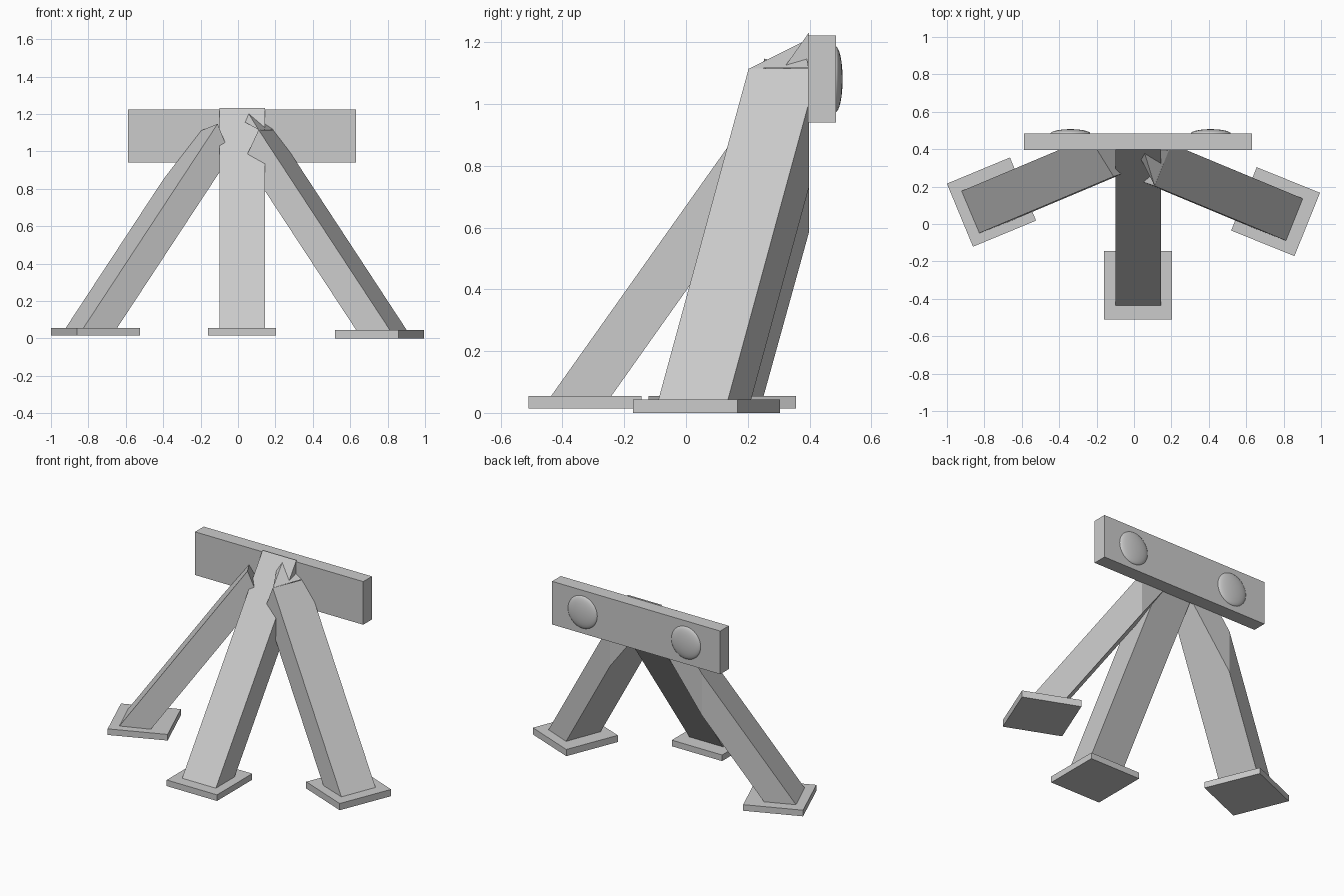
import bpy, bmesh, math
from mathutils import Vector, Matrix

if "Cube" in bpy.data.objects:
    bpy.data.objects.remove(bpy.data.objects["Cube"])

grey = bpy.data.materials.new("plain grey")
grey.diffuse_color = (0.6, 0.6, 0.6, 1)
grey.use_nodes = True
grey.node_tree.nodes["Principled BSDF"].inputs["Base Color"].default_value = grey.diffuse_color
PLATE_FRONT, PLATE_BACK = 0.395, 0.485


def finish(name, bm):
    bmesh.ops.recalc_face_normals(bm, faces=bm.faces)
    me = bpy.data.meshes.new(name)
    bm.to_mesh(me)
    bm.free()
    ob = bpy.data.objects.new(name, me)
    bpy.context.collection.objects.link(ob)
    me.materials.append(grey)
    return ob


def box(name, center, size, angle=0):
    bm = bmesh.new()
    bmesh.ops.create_cube(bm, size=1)
    m = Matrix.Translation(center) @ Matrix.Rotation(angle, 4, 'Z') @ Matrix.Diagonal((*size, 1))
    bmesh.ops.transform(bm, matrix=m, verts=bm.verts)
    return finish(name, bm)


def leg(name, base, z, direction, ends):
    """Slanted bar from a base quad; each edge has its own length; cut at the plate."""
    bm = bmesh.new()
    d = Vector(direction)
    low = [bm.verts.new((x, y, z)) for x, y in base]
    top = [bm.verts.new(v.co + d * t) for v, t in zip(low, ends)]
    bm.faces.new(low)
    bm.faces.new(top)
    for i in range(4):
        j = (i + 1) % 4
        bm.faces.new((low[i], low[j], top[j], top[i]))
    geom = bm.verts[:] + bm.edges[:] + bm.faces[:]
    bmesh.ops.bisect_plane(bm, geom=geom, plane_co=(0, PLATE_FRONT + 0.003, 0),
                           plane_no=(0, 1, 0), clear_outer=True)
    bmesh.ops.holes_fill(bm, edges=[e for e in bm.edges if e.is_boundary])
    return finish(name, bm)


# Back plate
box("back_plate", (0.022, (PLATE_FRONT + PLATE_BACK) / 2, 1.081),
    (1.22, PLATE_BACK - PLATE_FRONT, 0.283))

# Shallow round studs on the back
for name, x in (("left_stud", -0.34), ("right_stud", 0.41)):
    bm = bmesh.new()
    bmesh.ops.create_uvsphere(bm, u_segments=32, v_segments=16, radius=1)
    m = Matrix.Translation((x, PLATE_BACK - 0.002, 1.08)) @ Matrix.Diagonal((0.107, 0.024, 0.107, 1)) \
        @ Matrix.Rotation(math.pi / 2, 4, 'X')
    bmesh.ops.transform(bm, matrix=m, verts=bm.verts)
    stud = finish(name, bm)
    for p in stud.data.polygons:
        p.use_smooth = True

# Feet
box("front_foot", (0.022, -0.327, 0.035), (0.365, 0.365, 0.04))
box("left_foot", (-0.762, 0.117, 0.035), (0.365, 0.365, 0.04), math.radians(22.5))
box("right_foot", (0.757, 0.066, 0.022), (0.365, 0.365, 0.044), math.radians(-22))

# Legs
leg("front_leg", [(-0.10, -0.44), (0.145, -0.44), (0.145, -0.245), (-0.10, -0.245)],
    0.05, (0, 0.83, 1.17), (1.1, 1.1, 1.1, 1.1))
leg("left_leg", [(-0.83, -0.05), (-0.925, 0.175), (-0.745, 0.25), (-0.65, 0.02)],
    0.05, (0.70, 0.295, 1.065), (1.03, 0.98, 0.87, 0.87))
leg("right_leg", [(0.815, -0.09), (0.905, 0.135), (0.725, 0.21), (0.635, -0.02)],
    0.04, (-0.705, 0.293, 1.075), (1.0, 1.0, 0.85, 0.85))

# Splinter at the top of the right leg
bm = bmesh.new()
for co in ((0.11, 0.205, 1.115), (0.187, 0.395, 1.118), (0.055, 0.385, 1.205), (0.03, 0.36, 1.16)):
    bm.verts.new(co)
bmesh.ops.convex_hull(bm, input=bm.verts)
finish("leg_splinter", bm)
